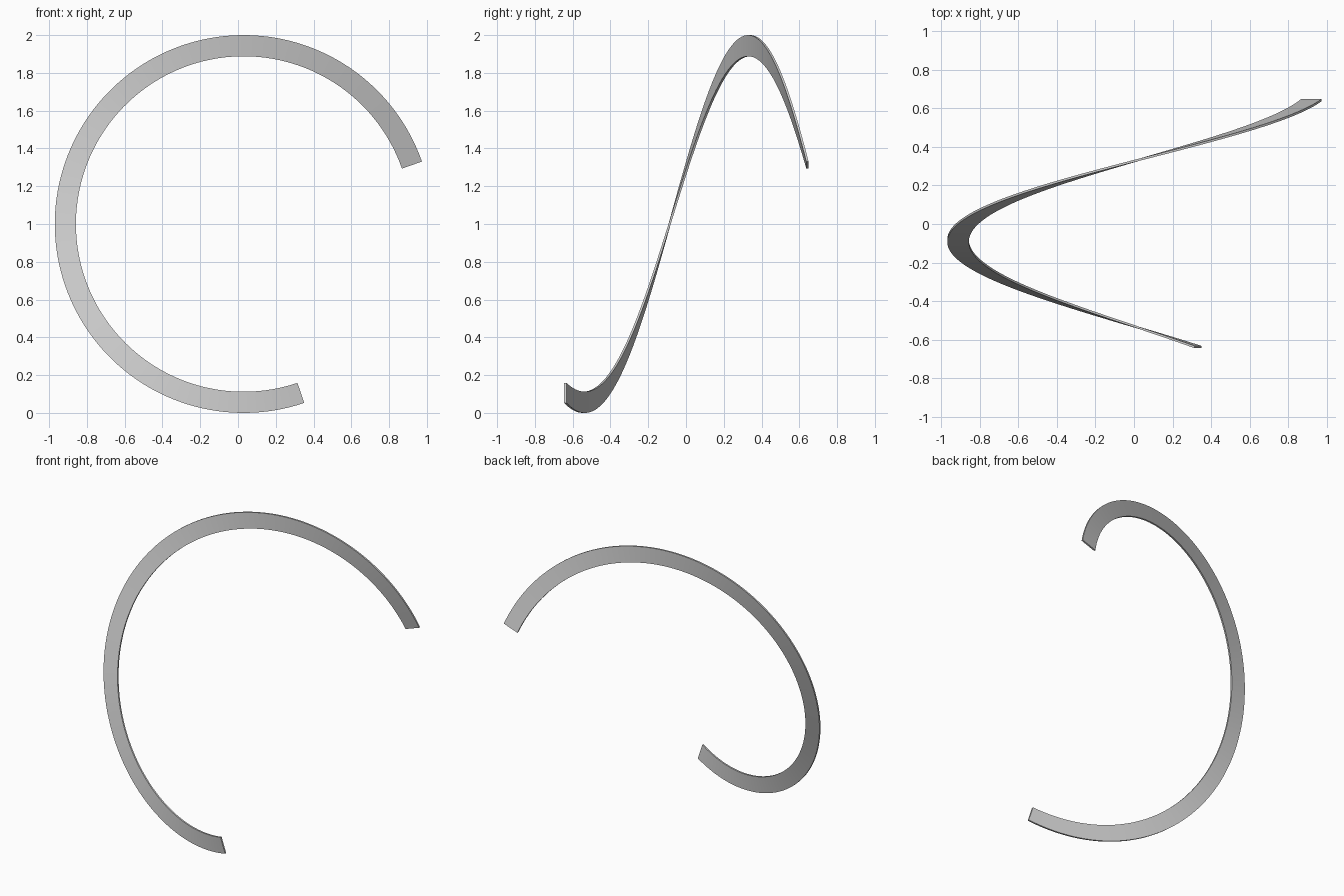
import bpy, bmesh, math

if "Cube" in bpy.data.objects:
    bpy.data.objects.remove(bpy.data.objects["Cube"])

SEGMENTS = 120
START, SWEEP = 19.3, 269.4            # degrees around the y axis
R_OUT, R_IN, THICK = 1.0, 0.888, 0.012
CX, CZ = 0.03, 1.0

# Single grey material
grey = bpy.data.materials.new("light grey")
grey.diffuse_color = (0.6, 0.6, 0.6, 1)
grey.use_nodes = True
grey.node_tree.nodes["Principled BSDF"].inputs["Base Color"].default_value = grey.diffuse_color


def depth(t):
    """Centre depth of the band, t degrees after its start (slightly rising pitch)."""
    return 0.643 - 0.00422 * t - 2.0e-6 * t * t


# Helical band: a thin rectangle swept three quarters of a turn
bm = bmesh.new()
rings = []
for i in range(SEGMENTS + 1):
    t = SWEEP * i / SEGMENTS
    a = math.radians(START + t)
    ring = []
    for r, s in ((R_OUT, -1), (R_OUT, 1), (R_IN, 1), (R_IN, -1)):
        ring.append(bm.verts.new((CX + r * math.cos(a),
                                  depth(t) + s * THICK / 2,
                                  CZ + r * math.sin(a))))
    rings.append(ring)
for p, q in zip(rings, rings[1:]):
    for k in range(4):
        n = (k + 1) % 4
        bm.faces.new((p[k], p[n], q[n], q[k]))
bm.faces.new(rings[0])
bm.faces.new(rings[-1][::-1])
bmesh.ops.recalc_face_normals(bm, faces=bm.faces)

mesh = bpy.data.meshes.new("spiral_band")
bm.to_mesh(mesh)
bm.free()
mesh.materials.append(grey)
band = bpy.data.objects.new("spiral_band", mesh)
bpy.context.collection.objects.link(band)

# Smooth along the sweep, crisp edges
bpy.context.view_layer.objects.active = band
band.select_set(True)
bpy.ops.object.shade_smooth_by_angle(angle=math.radians(30))
